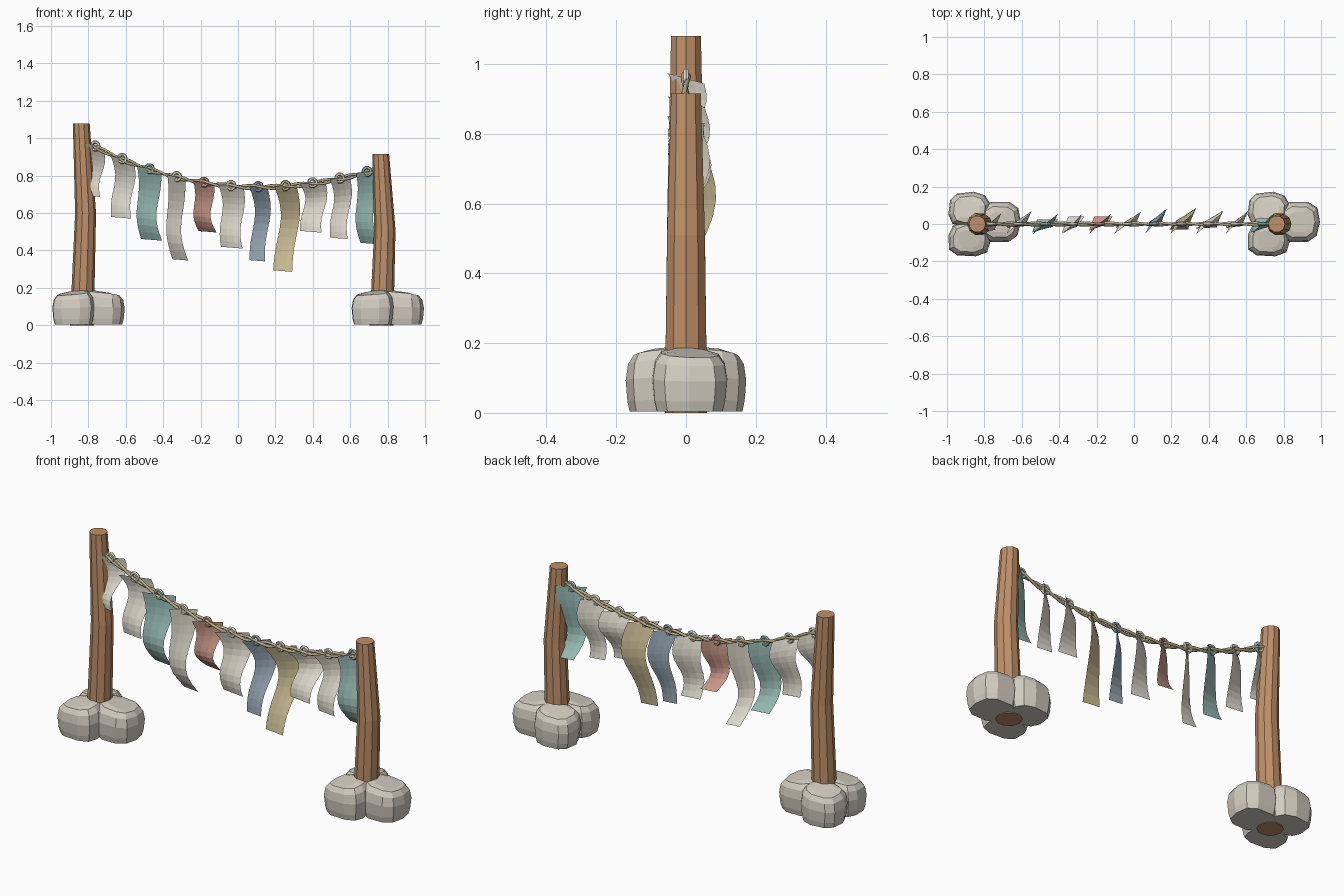
import bpy, math, random

if "Cube" in bpy.data.objects:
    bpy.data.objects.remove(bpy.data.objects["Cube"])

random.seed(4)


def material(name, rgb):
    m = bpy.data.materials.new(name)
    m.diffuse_color = (*rgb, 1)
    m.use_nodes = True
    m.node_tree.nodes["Principled BSDF"].inputs["Base Color"].default_value = m.diffuse_color
    return m


WOOD = material("wood", (0.52, 0.28, 0.14))
ROPE = material("rope_fibre", (0.50, 0.42, 0.26))
STONE = material("stone_grey", (0.66, 0.62, 0.54))
CLOTH = {
    "white": material("white_cloth", (0.80, 0.76, 0.66)),
    "teal": material("teal_cloth", (0.34, 0.54, 0.50)),
    "red": material("red_cloth", (0.60, 0.32, 0.25)),
    "blue": material("blue_cloth", (0.32, 0.40, 0.48)),
    "gold": material("gold_cloth", (0.62, 0.53, 0.31)),
}


def add_mesh(name, verts, faces, mat):
    me = bpy.data.meshes.new(name)
    me.from_pydata(verts, [], faces)
    me.materials.append(mat)
    ob = bpy.data.objects.new(name, me)
    bpy.context.collection.objects.link(ob)
    return ob


def loft(name, rings, mat):
    """Closed solid through rings with equal vertex counts."""
    n = len(rings[0])
    verts = [v for r in rings for v in r]
    faces = [tuple(reversed(range(n)))]
    for k in range(len(rings) - 1):
        for i in range(n):
            j = (i + 1) % n
            faces.append((k * n + i, k * n + j, (k + 1) * n + j, (k + 1) * n + i))
    faces.append(tuple(range((len(rings) - 1) * n, len(rings) * n)))
    return add_mesh(name, verts, faces, mat)


# Posts: slightly crooked ten-sided trunks
def post(name, sections):
    rings = []
    for x, z, r in sections:
        rings.append([(x + r * math.cos(math.tau * i / 10),
                       r * math.sin(math.tau * i / 10), z) for i in range(10)])
    loft(name, rings, WOOD)


post("left_post", [(-0.835, 0, 0.064), (-0.815, 0.60, 0.056), (-0.838, 1.08, 0.045)])
post("right_post", [(0.767, 0, 0.064), (0.785, 0.51, 0.057), (0.763, 0.915, 0.045)])


# Stones: squat boxy boulders, three round each post
def boxy(t):
    return math.copysign(abs(t) ** 0.72, t)


def stone(name, cx, cy, rx, ry, h, turn, jitter, lean):
    levels = [(0.02, 0.88), (0.20, 0.95), (0.55, 1.0), (0.82, 0.93), (0.97, 0.76), (1.0, 0.5)]
    rings = []
    for f, s in levels:
        ring = []
        for i, k in enumerate(jitter):
            a = math.tau * i / len(jitter) + turn
            dx = rx * s * k * boxy(math.cos(a))
            dy = ry * s * k * boxy(math.sin(a))
            # uneven upper surface
            z = h * f - 0.012 * f * (1 + math.cos(a - lean))
            ring.append((cx + dx, cy + dy, max(z, 0.003)))
        rings.append(ring)
    loft(name, rings, STONE)


shapes = [[random.uniform(0.92, 1.02) for _ in range(10)] for _ in range(3)]
for side, ox in (("left", -0.8), ("right", 0.8)):
    stone(side + "_stone_back", ox - 0.08, 0.08, 0.119, 0.097, 0.188, 0.2, shapes[0], 2.5)
    stone(side + "_stone_front", ox - 0.08, -0.078, 0.119, 0.096, 0.188, 0.5, shapes[1], 3.8)
    stone(side + "_stone_outer", ox + 0.083, 0.01, 0.117, 0.112, 0.187, 0.0, shapes[2], 0.3)


# Rope: two twisted strands along a sagging line
def rope_z(x):
    return 0.738 + (0.29 if x < 0.1 else 0.23) * (x - 0.1) ** 2


for s in range(2):
    cu = bpy.data.curves.new("rope_strand", "CURVE")
    cu.dimensions = "3D"
    cu.bevel_depth = 0.0075
    cu.bevel_resolution = 1
    cu.use_fill_caps = True
    sp = cu.splines.new("POLY")
    N = 120
    sp.points.add(N)
    for i in range(N + 1):
        x = -0.81 + 1.56 * i / N
        a = x * 24 + s * math.pi
        sp.points[i].co = (x, 0.006 * math.cos(a), rope_z(x) + 0.009 * math.sin(a), 1)
    cu.materials.append(ROPE)
    bpy.context.collection.objects.link(bpy.data.objects.new("rope_strand", cu))


# Cloth strips: twisted, swaying ribbons hanging from tied loops
def strip(name, cx, width, z_low, mid, low, mat):
    rows, cols = 10, 3
    z_top = rope_z(cx) + 0.004
    slope = (rope_z(cx + 0.02) - rope_z(cx - 0.02)) / 0.04
    verts, faces = [], []
    for r in range(rows + 1):
        v = r / rows
        w = width * (1.1 - 0.15 * v - 0.12 * math.sin(math.pi * v))
        twist = 0.105 * (1 - v) ** 1.2
        bow = mid * math.sin(math.pi * v) + low * v
        ripple = 0.011 * math.sin(math.tau * v)
        for c in range(cols + 1):
            u = c / cols - 0.5
            verts.append((cx + bow + ripple + u * w,
                          2.0 * bow + 1.8 * ripple + u * twist,
                          z_top + (z_low - z_top) * v
                          + 0.6 * slope * u * w * (1 - v) - 0.08 * u * w * v))
    for r in range(rows):
        for c in range(cols):
            a = r * (cols + 1) + c
            faces.append((a, a + cols + 1, a + cols + 2, a + 1))
    add_mesh(name, verts, faces, mat)
    # Loop round the rope
    bpy.ops.mesh.primitive_torus_add(
        major_segments=10, minor_segments=6, major_radius=0.021, minor_radius=0.009,
        location=(cx, 0, rope_z(cx) + 0.004), rotation=(math.pi / 2, 0, 0))
    ob = bpy.context.object
    ob.name = name + "_loop"
    ob.data.materials.append(mat)


# colour, width, bottom height, middle sway, bottom sway
strips = [
    ("white", 0.09, 0.69, 0.005, -0.015), ("white", 0.112, 0.575, 0.01, -0.005),
    ("teal", 0.118, 0.457, -0.016, 0.012), ("white", 0.088, 0.35, -0.022, 0.02),
    ("red", 0.102, 0.50, -0.016, 0.02), ("white", 0.122, 0.415, 0.004, 0.004),
    ("blue", 0.088, 0.345, 0.02, -0.005), ("gold", 0.108, 0.29, 0.026, -0.015),
    ("white", 0.122, 0.50, 0.015, -0.01), ("white", 0.098, 0.465, 0.01, -0.005),
    ("teal", 0.105, 0.437, -0.018, 0.015),
]
for i, (col, w, z_low, mid, low) in enumerate(strips):
    strip(col + "_strip", -0.765 + i * 0.1455, w, z_low, mid, low, CLOTH[col])
